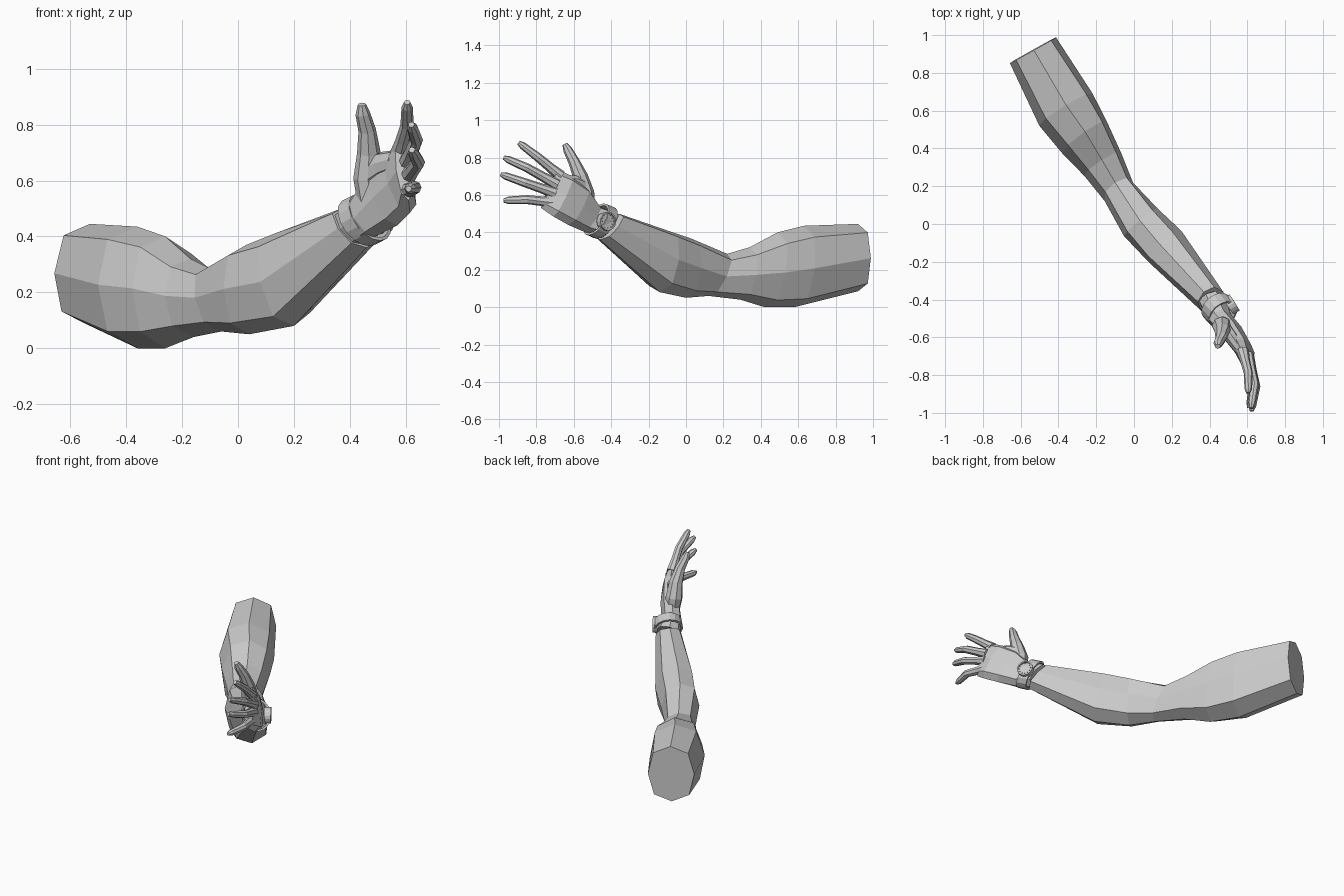
import bpy, bmesh, math
from mathutils import Vector as V

if "Cube" in bpy.data.objects:
    bpy.data.objects.remove(bpy.data.objects["Cube"])

skin = bpy.data.materials.new("plain grey")
skin.diffuse_color = (0.6, 0.6, 0.6, 1)
skin.use_nodes = True
skin.node_tree.nodes["Principled BSDF"].inputs["Base Color"].default_value = skin.diffuse_color


def loft(name, sections, sides=8, cap=True, diag=1.07):
    """Skin rings given as (top point, bottom point, half width)."""
    secs = [(V(t), V(b), w) for t, b, w in sections]
    mids = [(t + b) / 2 for t, b, w in secs]
    bm = bmesh.new()
    rings = []
    for i, (t, b, w) in enumerate(secs):
        along = mids[min(i + 1, len(mids) - 1)] - mids[max(i - 1, 0)]
        up = (t - b) / 2
        side = along.cross(up).normalized() * w
        ring = []
        for k in range(sides):
            a = 2 * math.pi * k / sides
            f = 1 + (diag - 1) * abs(math.sin(2 * a))
            ring.append(bm.verts.new(mids[i] + (up * math.cos(a) + side * math.sin(a)) * f))
        rings.append(ring)
    for r, s in zip(rings, rings[1:]):
        for k in range(sides):
            n = (k + 1) % sides
            bm.faces.new((r[k], r[n], s[n], s[k]))
    if cap:
        bm.faces.new(rings[0])
        bm.faces.new(rings[-1])
    bmesh.ops.recalc_face_normals(bm, faces=bm.faces)
    me = bpy.data.meshes.new(name)
    bm.to_mesh(me)
    bm.free()
    me.materials.append(skin)
    ob = bpy.data.objects.new(name, me)
    bpy.context.collection.objects.link(ob)
    return ob


def tube(name, path, up, flat=1.0, sides=8):
    """Tapered limb along (point, radius) pairs."""
    pts = [V(p) for p, r in path]
    secs = []
    for i, (p, r) in enumerate(path):
        along = (pts[min(i + 1, len(pts) - 1)] - pts[max(i - 1, 0)]).normalized()
        u = V(up) - along * V(up).dot(along)
        u = u.normalized() * r
        secs.append((pts[i] + u, pts[i] - u, r * flat))
    return loft(name, secs, sides, diag=1.0)


# Upper arm, elbow and forearm
loft("arm", [
    ((-.53, .92, .445), (-.54, .92, .085), .14),
    ((-.36, .63, .435), (-.36, .58, .0), .165),
    ((-.26, .49, .40), (-.26, .42, .0), .145),
    ((-.17, .34, .32), (-.16, .29, .04), .115),
    ((-.10, .22, .285), (-.06, .12, .06), .09),
    ((.03, .02, .37), (.04, .0, .05), .115),
    ((.13, -.10, .41), (.20, -.14, .08), .12),
    ((.37, -.36, .50), (.46, -.46, .36), .077),
])

# Palm from wrist to knuckles
loft("palm", [
    ((.38, -.37, .50), (.455, -.45, .37), .07),
    ((.425, -.47, .54), (.50, -.55, .405), .06),
    ((.48, -.53, .64), (.57, -.63, .44), .056),
    ((.54, -.61, .70), (.615, -.71, .485), .048),
    ((.58, -.69, .74), (.61, -.775, .53), .030),
])

# Four fingers: base, middle joint, tip
fingers = {
    "index_finger": ((.575, -.67, .70), (.605, -.79, .80), (.605, -.895, .88)),
    "middle_finger": ((.60, -.69, .655), (.638, -.85, .745), (.62, -.975, .80)),
    "ring_finger": ((.605, -.70, .61), (.645, -.86, .665), (.622, -.99, .71)),
    "little_finger": ((.60, -.71, .56), (.632, -.85, .575), (.61, -.975, .57)),
}
for name, pts in fingers.items():
    a, b, c = (V(p) for p in pts)
    tube(name, [(a, .032), (a.lerp(b, .45), .026), (b, .024),
                (b.lerp(c, .8), .020), (c, .011)], (0, .35, .94))

# Thumb and the fleshy pad at its base
tube("thumb", [
    ((.475, -.53, .52), .045), ((.465, -.54, .61), .050),
    ((.468, -.565, .70), .040), ((.462, -.60, .78), .030),
    ((.446, -.632, .84), .025), ((.443, -.648, .872), .014)], (0, 1, 0), 1.05)
tube("thumb_web", [
    ((.475, -.55, .63), .055), ((.515, -.60, .655), .05),
    ((.56, -.665, .67), .04)], (0, .3, 1), .7)

# Watch strap
strap = loft("watch_strap", [
    ((.393, -.395, .535), (.473, -.475, .365), .088),
    ((.432, -.440, .555), (.512, -.520, .385), .086),
], 16, cap=False, diag=1.0)
solid = strap.modifiers.new("thickness", 'SOLIDIFY')
solid.thickness = .012

# Watch case with bezel and hour marks, facing away from the palm
axis = V((.84, .53, .08)).normalized()
centre = V((.518, -.425, .458))


def disc(name, start, end, radius, mid=centre, sides=16):
    return tube(name, [(mid + axis * start, radius), (mid + axis * end, radius)],
                (0, 0, 1), 1, sides)


disc("watch_case", -.02, .012, .05)
bezel = loft("watch_bezel", [
    (centre + axis * d + V((0, 0, .05)), centre + axis * d - V((0, 0, .05)), .05)
    for d in (.008, .018)], 16, cap=False, diag=1.0)
bezel.modifiers.new("thickness", 'SOLIDIFY').thickness = .008
u = axis.cross(V((0, 0, 1))).normalized()
v = axis.cross(u)
for k in range(12):
    a = math.pi * k / 6
    disc("hour_mark", .01, .016, .003,
         centre + (u * math.cos(a) + v * math.sin(a)) * .036, 6)
